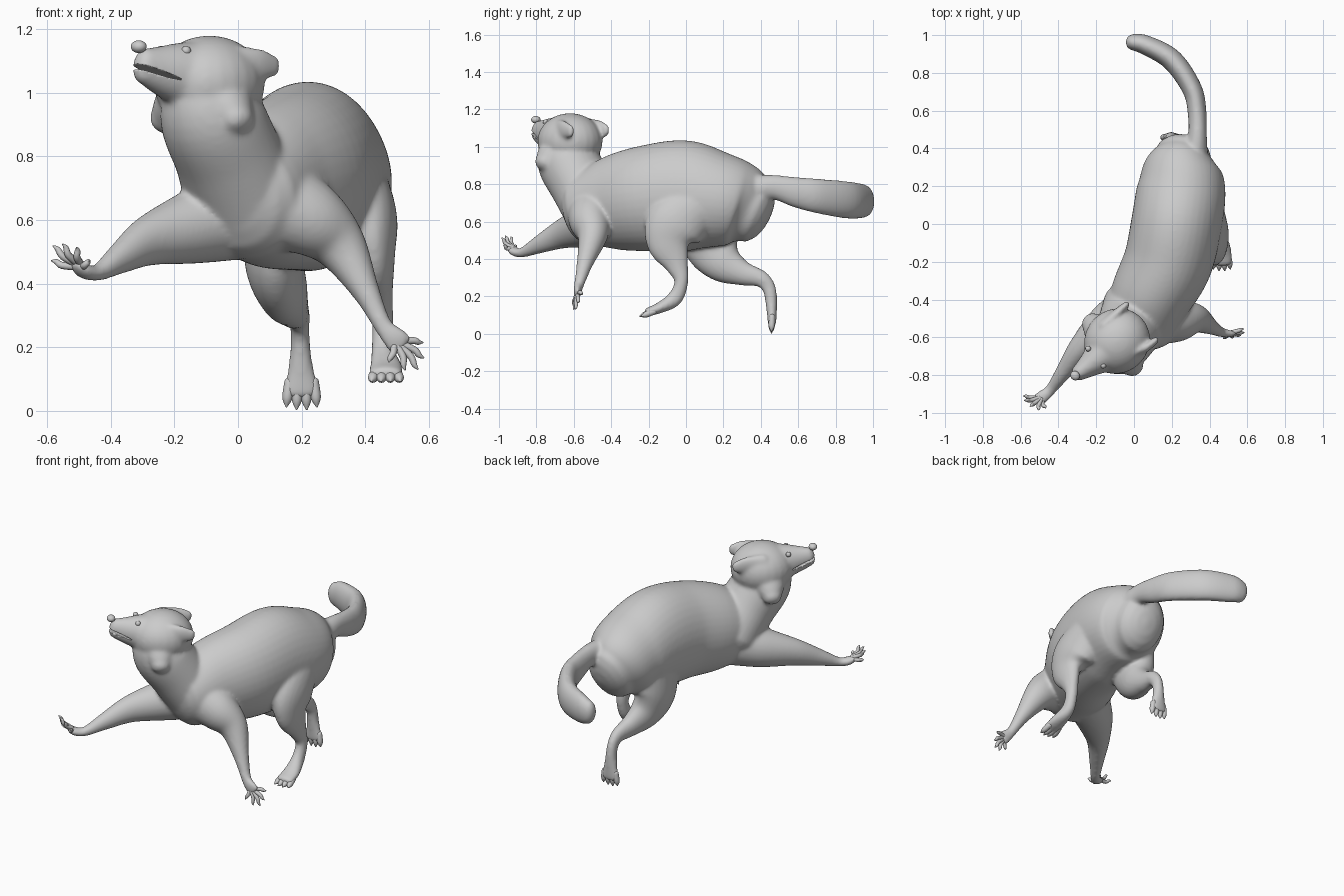
import bpy, bmesh, math
from mathutils import Vector, Matrix

if "Cube" in bpy.data.objects:
    bpy.data.objects.remove(bpy.data.objects["Cube"])

X, Y, Z = Vector((1, 0, 0)), Vector((0, 1, 0)), Vector((0, 0, 1))
FWD = Vector((-0.72, -0.69, 0)).normalized()      # direction the head faces
LAT = FWD.cross(Z) * -1                           # sideways across the head


def spline(pts, n):
    """Catmull-Rom through stations (x, y, z, half_a, half_b)."""
    p = [pts[0]] + list(pts) + [pts[-1]]
    out = []
    for i in range(1, len(p) - 2):
        for k in range(n):
            t = k / n
            out.append([0.5 * (2 * b + (c - a) * t + (2 * a - 5 * b + 4 * c - d) * t * t
                        + (3 * b - a - 3 * c + d) * t ** 3)
                        for a, b, c, d in zip(*p[i - 1:i + 3])])
    out.append(list(pts[-1]))
    return out


def tube(bm, pts, hint, cap=0.8, seg=24, n=6):
    """Round-ended loft; half_a runs along hint, half_b across it."""
    s = spline(pts, n)
    P = [Vector(q[:3]) for q in s]
    last = len(P) - 1
    T = [(P[min(i + 1, last)] - P[max(i - 1, 0)]).normalized() for i in range(last + 1)]
    angles = [math.radians(d) for d in (85, 65, 45, 22)]
    stations = [(0, -math.sin(w), math.cos(w)) for w in angles]
    stations += [(i, 0, 1) for i in range(last + 1)]
    stations += [(last, math.sin(w), math.cos(w)) for w in reversed(angles)]
    rings = []
    for i, off, sc in stations:
        a, b = s[i][3:]
        t = T[i]
        u = (hint - t * hint.dot(t)).normalized()
        v = t.cross(u)
        c = P[i] + t * off * cap * min(a, b)
        rings.append([bm.verts.new(c + u * a * sc * math.cos(2 * math.pi * k / seg)
                                   + v * b * sc * math.sin(2 * math.pi * k / seg))
                      for k in range(seg)])
    for r, q in zip(rings, rings[1:]):
        for k in range(seg):
            j = (k + 1) % seg
            bm.faces.new((r[k], r[j], q[j], q[k]))
    bm.faces.new(rings[0][::-1])
    bm.faces.new(rings[-1])


def ball(bm, c, rf, rl, ru, pitch=0.0):
    """Ellipsoid aligned with the head: forward, lateral and up radii."""
    f = FWD * math.cos(pitch) + Z * math.sin(pitch)
    u = f.cross(LAT)
    m = Matrix((f * rf, LAT * rl, u * ru)).transposed().to_4x4()
    bmesh.ops.create_uvsphere(bm, u_segments=24, v_segments=16, radius=1,
                              matrix=Matrix.Translation(c) @ m)


def finish(bm, name):
    bmesh.ops.recalc_face_normals(bm, faces=bm.faces)
    for f in bm.faces:
        f.smooth = True
    me = bpy.data.meshes.new(name)
    bm.to_mesh(me)
    bm.free()
    ob = bpy.data.objects.new(name, me)
    bpy.context.collection.objects.link(ob)
    return ob


bm = bmesh.new()
# torso and neck
tube(bm, [(.26, .36, .66, .15, .18), (.25, .29, .69, .205, .225), (.25, .18, .715, .235, .255),
          (.225, 0, .737, .24, .297), (.18, -.2, .725, .235, .285), (.09, -.38, .7, .215, .255),
          (.03, -.53, .67, .19, .2)], X, .65, 40)
tube(bm, [(.02, -.47, .66, .2, .17), (-.03, -.56, .8, .175, .165), (-.08, -.63, .92, .165, .165),
          (-.09, -.64, 1.0, .14, .15)], LAT, .6, 32)
# tail
tube(bm, [(.31, .3, .75, .1, .09), (.335, .45, .785, .066, .052), (.333, .6, .755, .083, .05),
          (.305, .72, .735, .094, .053), (.2, .87, .715, .1, .057), (.06, .948, .71, .09, .052),
          (0, .962, .705, .075, .045)], Z, 1)
# front legs
tube(bm, [(-.03, -.46, .61, .14, .13), (-.15, -.54, .575, .115, .11), (-.28, -.66, .535, .08, .07),
          (-.37, -.78, .48, .05, .045), (-.44, -.875, .435, .027, .03), (-.485, -.915, .44, .024, .036),
          (-.51, -.93, .46, .016, .036)], Z)
tube(bm, [(.12, -.5, .65, .14, .15), (.23, -.51, .6, .115, .12), (.32, -.5, .52, .08, .085),
          (.4, -.54, .38, .045, .045), (.455, -.57, .27, .028, .03), (.49, -.58, .23, .022, .04),
          (.515, -.58, .205, .015, .042)], Y)
# hind legs
tube(bm, [(.36, .05, .68, .12, .15), (.405, -.06, .58, .1, .16), (.43, -.09, .48, .065, .12),
          (.445, -.05, .37, .042, .065), (.455, -.025, .28, .034, .038), (.455, -.06, .19, .036, .042),
          (.465, -.14, .14, .052, .03), (.465, -.205, .117, .056, .023)], X)
tube(bm, [(.13, .12, .6, .11, .17), (.115, .14, .47, .095, .15), (.14, .2, .38, .08, .11),
          (.17, .3, .325, .053, .068), (.19, .4, .295, .036, .046), (.195, .445, .24, .03, .037),
          (.197, .457, .15, .038, .03), (.2, .46, .055, .06, .022)], X)
# skull, cheeks and snout
ball(bm, Vector((-.09, -.62, 1.03)), .18, .17, .15)
for side in (-1, 1):
    root = Vector((-.1, -.63, .99))
    tip = Vector((-.115, -.64, .915)) + LAT * side * .165
    mid = root.lerp(tip, .6) + Z * .02
    tube(bm, [(*root, .12, .12), (*mid, .095, .085), (*tip, .055, .05)], FWD)
tube(bm, [(-.11, -.64, 1.04, .14, .13), (-.19, -.71, 1.06, .09, .1), (-.25, -.757, 1.073, .06, .076),
          (-.295, -.79, 1.085, .042, .058)], LAT)
# ears
tube(bm, [(-.03, -.69, 1.09, .055, .035), (.06, -.655, 1.09, .052, .024),
          (.115, -.615, 1.082, .035, .018)], Z, 1)
tube(bm, [(-.16, -.54, 1.1, .055, .035), (-.085, -.468, 1.095, .05, .024),
          (-.04, -.427, 1.085, .035, .018)], Z, 1)
body = finish(bm, "animal_body")

# mouth slit cutter
bm = bmesh.new()
ball(bm, Vector((-.29, -.79, 1.07)), .14, .1, .009, math.radians(19))
slit = finish(bm, "mouth_cutter")
slit.hide_render = True
slit.hide_viewport = True

# fuse the parts into one soft skin
rm = body.modifiers.new("fuse", 'REMESH')
rm.mode = 'VOXEL'
rm.voxel_size = 0.009
rm.use_smooth_shade = True
sm = body.modifiers.new("soften", 'SMOOTH')
sm.factor = 0.5
sm.iterations = 14
cut = body.modifiers.new("mouth", 'BOOLEAN')
cut.operation = 'DIFFERENCE'
cut.object = slit

# nose and eyes
bm = bmesh.new()
ball(bm, Vector((-.312, -.803, 1.145)), .024, .026, .02)
finish(bm, "nose")
bm = bmesh.new()
for c in ((-.163, -.75, 1.132), (-.243, -.66, 1.132)):
    ball(bm, Vector(c), .015, .015, .015)
finish(bm, "eyes")


# clawed fingers fanning from each palm
def digits(name, palm, tips, r, lift):
    bm = bmesh.new()
    palm = Vector(palm)
    for t in tips:
        t = Vector(t)
        a = palm.lerp(t, .15)
        m = palm.lerp(t, .6) + Vector(lift)
        tube(bm, [(*a, r * 1.1, r * 1.1), (*m, r, r), (*palm.lerp(t, .85), r * .8, r * .8),
                  (*t, r * .25, r * .25)], Vector((.3, .5, .8)), 1, 10, 4)
    finish(bm, name)


digits("front_paw_left", (-.49, -.918, .45),
       [(-.585, -.91, .472), (-.58, -.935, .518), (-.55, -.965, .523), (-.507, -.985, .513),
        (-.468, -.975, .472)], .011, (-.006, -.006, -.006))
digits("front_paw_right", (.495, -.58, .22),
       [(.58, -.555, .215), (.583, -.575, .167), (.565, -.59, .132), (.525, -.6, .13),
        (.475, -.605, .155)], .011, (.006, 0, .004))

# hind toes
for name, tips in (("hind_toes_right", [((.465 + d * .75, -.17, .12), (.465 + d, -.25 + abs(d) * .3, .095))
                                        for d in (-.045, -.015, .015, .045)]),
                   ("hind_toes_left", [((.2 + d * .8, .46, .09), (.2 + d, .457, .003 + abs(d) * .25))
                                       for d in (-.048, -.016, .016, .048)])):
    bm = bmesh.new()
    for a, t in tips:
        a, t = Vector(a), Vector(t)
        tube(bm, [(*a, .016, .016), (*a.lerp(t, .65), .016, .016), (*t, .004, .004)], X, 1, 12, 4)
    finish(bm, name)
